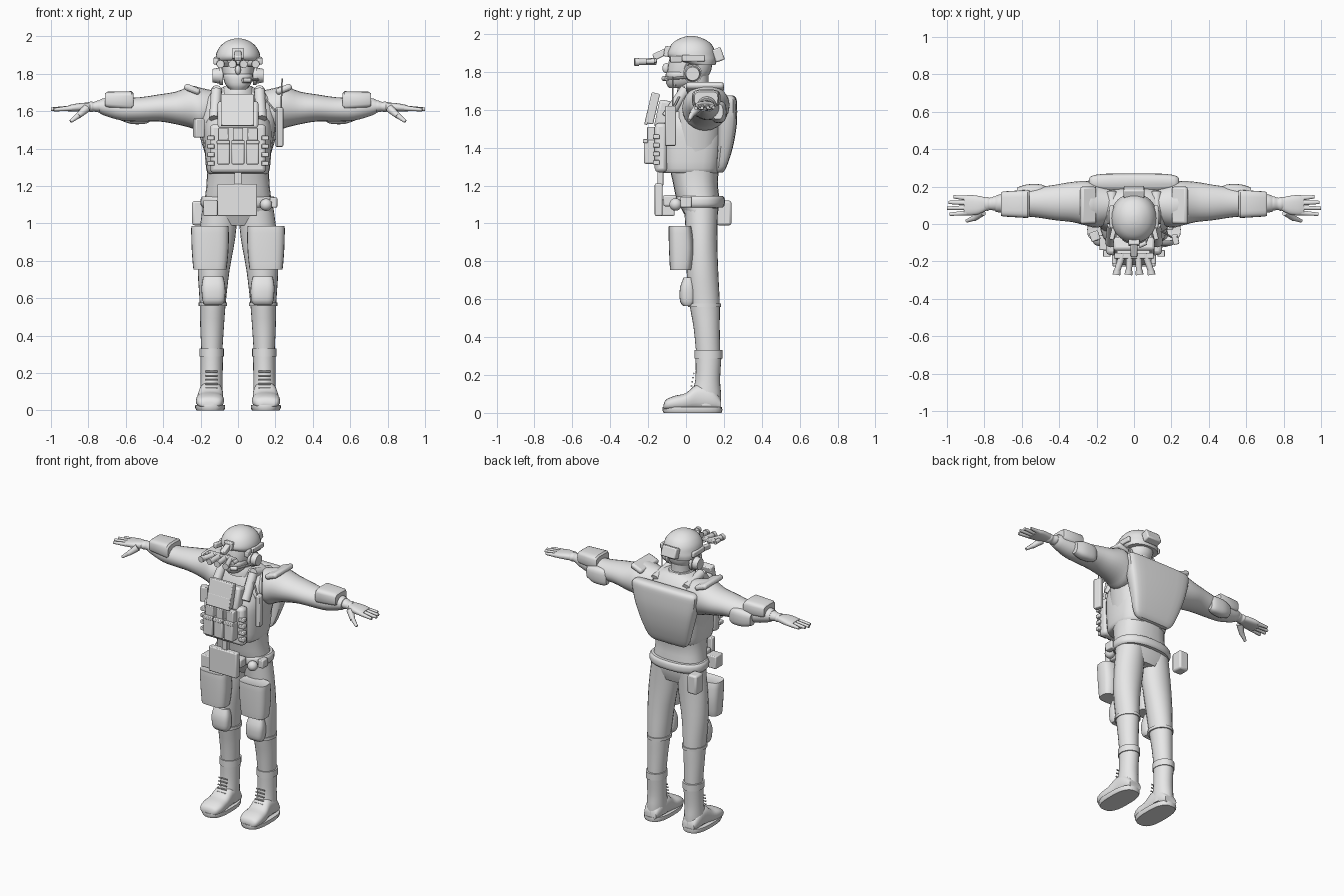
import bpy, bmesh, math
from mathutils import Vector, Matrix, Euler

grey = bpy.data.materials.new("light_grey")
grey.diffuse_color = (0.8, 0.8, 0.8, 1)


def finish(name, bm, mirror=False, bevel=0):
    bmesh.ops.recalc_face_normals(bm, faces=bm.faces)
    me = bpy.data.meshes.new(name)
    bm.to_mesh(me)
    bm.free()
    for p in me.polygons:
        p.use_smooth = True
    me.set_sharp_from_angle(angle=math.radians(40))
    me.materials.append(grey)
    ob = bpy.data.objects.new(name, me)
    bpy.context.collection.objects.link(ob)
    if bevel:
        m = ob.modifiers.new("bevel", 'BEVEL')
        m.width, m.segments = bevel, 2
    if mirror:
        ob.modifiers.new("mirror", 'MIRROR')
    return ob


def spline(rows, sub):
    """Catmull-Rom interpolation of number rows."""
    out = []
    for i in range(len(rows) - 1):
        p = [Vector(rows[min(max(j, 0), len(rows) - 1)]) for j in range(i - 1, i + 3)]
        for k in range(sub):
            t = k / sub
            out.append(0.5 * (2 * p[1] + (p[2] - p[0]) * t + (2 * p[0] - 5 * p[1] + 4 * p[2] - p[3]) * t * t
                              + (3 * p[1] - p[0] - 3 * p[2] + p[3]) * t ** 3))
    return out + [Vector(rows[-1])]


def loft(name, rows, axis='z', power=2.0, mirror=False, sub=3, n=24):
    """Rows: position on axis, then min/max of the two cross directions."""
    bm = bmesh.new()
    rings = []
    for s, a0, a1, b0, b1 in spline(rows, sub):
        ring = []
        for i in range(n):
            t = 2 * math.pi * i / n
            c, d = math.cos(t), math.sin(t)
            a = (a0 + a1) / 2 + (a1 - a0) / 2 * math.copysign(abs(c) ** (2 / power), c)
            b = (b0 + b1) / 2 + (b1 - b0) / 2 * math.copysign(abs(d) ** (2 / power), d)
            co = {'z': (a, b, s), 'x': (s, a, b), 'y': (a, s, b)}[axis]
            ring.append(bm.verts.new(co))
        rings.append(ring)
    for r, q in zip(rings, rings[1:]):
        for i in range(n):
            bm.faces.new((r[i], r[(i + 1) % n], q[(i + 1) % n], q[i]))
    bm.faces.new(rings[0])
    bm.faces.new(rings[-1])
    return finish(name, bm, mirror)


def box(name, x, y, z, rot=(0, 0, 0), bevel=0.006, mirror=False, taper=1.0):
    """Box from ranges, rotated about its centre; taper scales the bottom width."""
    bm = bmesh.new()
    bmesh.ops.create_cube(bm, size=1)
    c = Vector(((x[0] + x[1]) / 2, (y[0] + y[1]) / 2, (z[0] + z[1]) / 2))
    s = (x[1] - x[0], y[1] - y[0], z[1] - z[0])
    for v in bm.verts:
        if v.co.z < 0:
            v.co.x *= taper
    m = Matrix.LocRotScale(c, Euler([math.radians(r) for r in rot]), Vector(s))
    bm.transform(m)
    return finish(name, bm, mirror, bevel)


def rod(name, p, q, r, r2=None, mirror=False, n=14):
    p, q = Vector(p), Vector(q)
    bm = bmesh.new()
    bmesh.ops.create_cone(bm, cap_ends=True, segments=n, radius1=r, radius2=r if r2 is None else r2,
                          depth=(q - p).length)
    bm.transform(Matrix.Translation((p + q) / 2) @ (q - p).to_track_quat('Z', 'Y').to_matrix().to_4x4())
    return finish(name, bm, mirror)


def ball(name, c, s, mirror=False):
    bm = bmesh.new()
    bmesh.ops.create_uvsphere(bm, u_segments=24, v_segments=14, radius=1)
    bm.transform(Matrix.LocRotScale(Vector(c), None, Vector(s)))
    return finish(name, bm, mirror)


# legs, boots and straps
loft("trouser_leg", [(0.30, .085, .195, .055, .18), (.45, .075, .202, .04, .178), (.58, .065, .205, .018, .178),
                     (.75, .045, .215, .003, .17), (.92, .015, .21, 0, .165), (1.08, .0, .19, -.01, .168)], mirror=True)
loft("boot_shaft", [(.04, .082, .205, .02, .185), (.1, .082, .203, .03, .185), (.18, .082, .2, .05, .18),
                    (.31, .08, .2, .05, .188)], mirror=True)
loft("boot_foot", [(-.118, .12, .19, .02, .045), (-.105, .09, .215, .015, .07), (-.06, .075, .225, .012, .09),
                   (0, .078, .22, .012, .105), (.06, .08, .21, .012, .15), (.14, .085, .205, .012, .13),
                   (.185, .1, .19, .015, .07)], axis='y', power=2.6, mirror=True)
loft("boot_sole", [(0, .075, .222, -.118, .188), (.015, .068, .23, -.125, .192), (.03, .07, .228, -.123, .19)],
     power=2.7, mirror=True, sub=1)
for nm, z, r in (("boot_cuff", .31, (.076, .206, .045, .193)), ("knee_strap", .568, (.058, .21, .01, .185))):
    h = .022 if nm == "boot_cuff" else .01
    loft(nm, [(z - h, *r), (z + h, *r)], mirror=True, sub=1)
for i in range(5):
    z = .12 + i * .022
    rod("boot_lace", (.11, .025 + i * .004, z), (.175, .025 + i * .004, z), .005, mirror=True, n=6)
loft("knee_pad", [(.565, .085, .18, -.015, .03), (.59, .07, .19, -.032, .05), (.66, .068, .195, -.032, .05),
                  (.715, .08, .185, -.012, .04)], power=3, mirror=True)
loft("thigh_panel", [(.755, .065, .235, -.082, .02), (.765, .06, .24, -.085, .03), (.87, .05, .248, -.09, .04),
                     (.975, .05, .25, -.092, .03), (.985, .055, .245, -.088, .02)], power=3.2, mirror=True)

# torso, neck and belt
loft("torso", [(.99, -.14, .14, .02, .15), (1.05, -.19, .19, -.01, .168), (1.13, -.178, .178, -.05, .175),
               (1.22, -.168, .168, -.07, .168), (1.32, -.168, .168, -.09, .18), (1.45, -.19, .19, -.09, .2),
               (1.56, -.21, .21, -.07, .215), (1.65, -.2, .2, -.04, .2), (1.71, -.13, .13, -.01, .16),
               (1.73, -.07, .07, 0, .13)], power=2.5)
loft("neck", [(1.66, -.08, .08, -.02, .14), (1.72, -.065, .065, -.02, .12), (1.8, -.07, .07, -.03, .12)])
loft("collar", [(1.68, -.1, .1, -.05, .16), (1.71, -.09, .09, -.045, .15), (1.735, -.075, .075, -.035, .135)])
belt = loft("belt", [(1.085, -.19, .19, -.05, .195), (1.1, -.2, .2, -.06, .205), (1.13, -.2, .2, -.06, .205),
                     (1.145, -.19, .19, -.05, .195)], power=2.3)
ball("belt_round_pouch", (.15, -.055, 1.1), (.033, .033, .033))
box("belt_side_pouch", (-.185, -.11), (-.14, -.06), (1.04, 1.125))
box("belt_rear_pouch", (-.245, -.175), (.16, .24), (.99, 1.12), bevel=.012)
box("belt_clip", (.17, .21), (-.03, .03), (1.085, 1.14))

# vest with front plate, straps and back panel
loft("vest", [(1.265, -.155, .155, -.12, .17), (1.29, -.17, .17, -.13, .18), (1.42, -.18, .18, -.135, .2),
              (1.52, -.18, .18, -.13, .21), (1.59, -.15, .15, -.11, .2)], power=3)
box("front_plate", (-.15, .15), (-.165, -.1), (1.27, 1.53), bevel=.02)
box("upper_plate", (-.11, .11), (-.155, -.08), (1.5, 1.65), rot=(-12, 0, 0), bevel=.015)
for p, q, nm in (((.125, -.1, 1.56), (.115, .0, 1.71), "strap_front"), ((.115, 0, 1.71), (.12, .17, 1.67), "strap_rear")):
    rod(nm, p, q, .03, mirror=True, n=10)
loft("back_pack", [(1.27, -.12, .12, .165, .195), (1.3, -.15, .15, .16, .215), (1.4, -.185, .185, .165, .247),
                   (1.52, -.22, .22, .165, .268), (1.62, -.24, .24, .17, .27), (1.66, -.24, .24, .18, .265),
                   (1.675, -.22, .22, .2, .25)], power=4.5)

# chest pouches
box("chest_panel", (-.092, .085), (-.2, -.155), (1.525, 1.69), rot=(-13, 0, 0))
box("chest_panel_flap", (-.092, .085), (-.212, -.195), (1.52, 1.6), rot=(-13, 0, 0), bevel=.004)
for x in (-.078, 0, .078):
    box("magazine_pouch", (x - .034, x + .034), (-.222, -.16), (1.315, 1.44), bevel=.008)
    box("magazine", (x - .028, x + .028), (-.205, -.16), (1.43, 1.51), bevel=.004)
    box("pouch_lid", (x - .036, x + .036), (-.228, -.2), (1.425, 1.445), bevel=.004)
for i in range(4):
    z = 1.31 + i * .045
    box("webbing_loop", (.125, .165), (-.175, -.14), (z, z + .024), mirror=True, bevel=.004)
box("groin_pouch", (-.11, .102), (-.165, -.125), (1.04, 1.21), bevel=.006)
box("groin_strap", (-.02, .02), (-.15, -.12), (1.2, 1.28), bevel=.004)
box("groin_flap", (-.11, .102), (-.12, -.05), (1.09, 1.15), bevel=.01)
box("radio", (.205, .238), (-.11, -.055), (1.41, 1.62), rot=(0, 0, 12))
rod("antenna", (.23, -.07, 1.61), (.236, -.07, 1.775), .004, n=6)
box("shoulder_pouch", (-.235, -.185), (-.09, -.04), (1.46, 1.56), rot=(0, 0, 20))
rod("radio_cable", (.2, -.07, 1.6), (.1, -.01, 1.72), .006, n=6)

# arms, pads and hands
loft("sleeve", [(.13, .0, .2, 1.5, 1.71), (.2, -.02, .22, 1.49, 1.725), (.25, -.01, .23, 1.51, 1.735),
                (.33, .01, .225, 1.53, 1.705), (.42, .02, .21, 1.545, 1.69), (.52, .035, .195, 1.545, 1.675),
                (.62, .045, .175, 1.55, 1.67), (.71, .06, .16, 1.575, 1.67), (.74, .065, .15, 1.59, 1.66)],
     axis='x', mirror=True)
box("shoulder_flap", (.2, .29), (.0, .2), (1.7, 1.735), rot=(0, -22, 0), bevel=.014, mirror=True)
loft("forearm_guard", [(.56, .038, .178, 1.615, 1.697), (.57, .032, .182, 1.605, 1.707),
                       (.70, .04, .174, 1.618, 1.704), (.712, .045, .168, 1.625, 1.695)],
     axis='x', power=4, mirror=True, sub=1)
loft("elbow_pad", [(.47, .16, .2, 1.545, 1.63), (.5, .14, .212, 1.532, 1.645), (.57, .13, .212, 1.532, 1.645),
                   (.625, .14, .195, 1.55, 1.63)], axis='x', power=2.8, mirror=True)
loft("wrist", [(.72, .075, .145, 1.597, 1.655), (.745, .072, .148, 1.594, 1.658), (.77, .075, .14, 1.598, 1.65),
               (.785, .07, .145, 1.595, 1.652), (.8, .075, .14, 1.6, 1.648)], axis='x', mirror=True)
loft("palm", [(.785, .075, .14, 1.602, 1.645), (.83, .052, .15, 1.6, 1.645), (.88, .046, .155, 1.598, 1.638),
              (.91, .05, .15, 1.6, 1.63)], axis='x', power=2.6, mirror=True)
for y, tip, z in ((.06, .985, 1.608), (.087, 1.0, 1.61), (.113, .992, 1.612), (.138, .965, 1.612)):
    rod("finger", (.89, y, 1.616), (tip, y + (y - .1) * .2, z), .0145, .009, mirror=True, n=10)
rod("thumb_base", (.81, .065, 1.615), (.855, .03, 1.575), .023, .016, mirror=True, n=10)
rod("thumb_tip", (.85, .034, 1.58), (.895, .016, 1.545), .016, .009, mirror=True, n=10)

# head, mask and headset
loft("head", [(1.715, -.035, .035, -.085, .0), (1.74, -.062, .062, -.098, .07), (1.79, -.08, .08, -.1, .125),
              (1.85, -.088, .088, -.092, .14), (1.9, -.085, .085, -.08, .14)], power=2.3)
loft("face_mask", [(1.715, -.04, .04, -.09, .0), (1.74, -.066, .066, -.105, .04), (1.785, -.08, .08, -.108, .04),
                   (1.8, -.075, .075, -.1, .03)], power=2.3)
ball("nose", (0, -.105, 1.82), (.015, .02, .026))
rod("ear_cup", (.085, .035, 1.79), (.135, .035, 1.79), .046, .036, mirror=True, n=20)
rod("ear_cup_rim", (.08, .035, 1.79), (.1, .035, 1.79), .05, mirror=True, n=20)
rod("microphone_arm", (.11, .01, 1.77), (.06, -.1, 1.765), .007, n=8)
rod("microphone", (.065, -.1, 1.765), (.025, -.118, 1.765), .013, n=10)
rod("chin_strap", (.09, .02, 1.86), (.05, -.06, 1.73), .008, mirror=True, n=8)

# helmet and its fittings
loft("helmet", [(1.835, -.108, .108, .01, .155), (1.86, -.12, .12, -.06, .162), (1.885, -.12, .12, -.098, .16),
                (1.92, -.112, .112, -.092, .15), (1.955, -.088, .088, -.068, .125), (1.98, -.05, .05, -.025, .08),
                (1.989, -.014, .014, .012, .045)], power=2.1, n=32)
box("helmet_rail", (.108, .13), (-.02, .1), (1.855, 1.89), mirror=True)
box("rail_light", (.1, .125), (-.085, -.02), (1.85, 1.885), rot=(0, 0, 14), mirror=True)
box("counterweight", (-.055, .055), (.145, .195), (1.855, 1.925), rot=(20, 0, 0), bevel=.008)
box("goggle_shroud", (-.03, .03), (-.115, -.08), (1.88, 1.935), rot=(-10, 0, 0))
box("goggle_arm", (-.018, .018), (-.175, -.1), (1.875, 1.91), rot=(25, 0, 0))
box("goggle_bridge", (-.105, .105), (-.185, -.155), (1.848, 1.872), bevel=.005)
for x0, x1 in ((.022, .028), (.06, .092)):
    rod("goggle_tube", (x0, -.16, 1.855), (x1, -.255, 1.852), .019, .017, mirror=True)
    rod("goggle_lens_ring", (x1 - .001, -.25, 1.852), (x1 + .002, -.272, 1.852), .021, mirror=True)
rod("goggle_side_pod", (.105, -.21, 1.855), (.105, -.165, 1.855), .014, mirror=True)
